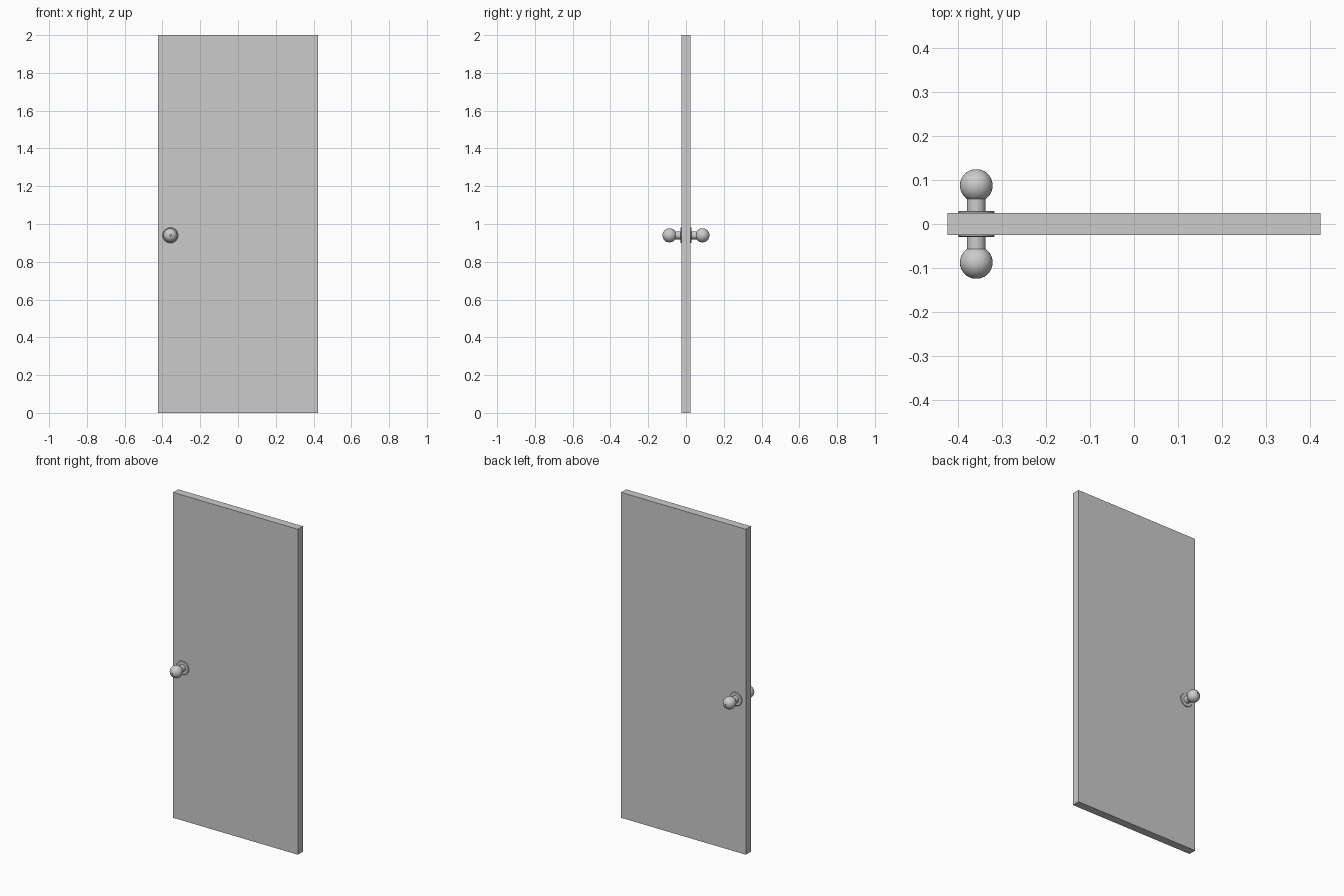
import bpy, bmesh, math
from mathutils import Vector, Matrix

if "Cube" in bpy.data.objects:
    bpy.data.objects.remove(bpy.data.objects["Cube"])

HALF = 0.0245               # half the door thickness
KNOB = (-0.358, 0, 0.94)    # knob axis position


def finish(name, bm):
    bmesh.ops.recalc_face_normals(bm, faces=bm.faces)
    me = bpy.data.meshes.new(name)
    bm.to_mesh(me)
    bm.free()
    ob = bpy.data.objects.new(name, me)
    bpy.context.collection.objects.link(ob)
    return ob


def lathe(name, profile, side, steps=32):
    """Spin (radius, distance from door centre) points around the knob axis."""
    bm = bmesh.new()
    verts = [bm.verts.new((r, side * d, 0)) for r, d in profile]
    edges = [bm.edges.new(p) for p in zip(verts, verts[1:])]
    bmesh.ops.spin(bm, geom=verts + edges, cent=(0, 0, 0), axis=(0, 1, 0),
                   angle=math.tau, steps=steps)
    bmesh.ops.remove_doubles(bm, verts=bm.verts, dist=1e-5)
    ob = finish(name, bm)
    ob.location = KNOB
    bpy.ops.object.select_all(action='DESELECT')
    ob.select_set(True)
    bpy.context.view_layer.objects.active = ob
    bpy.ops.object.shade_smooth_by_angle(angle=math.radians(35))


# Door slab
bm = bmesh.new()
bmesh.ops.create_cube(bm, size=1, matrix=Matrix.Translation((0, 0, 1))
                      @ Matrix.Diagonal((0.847, 2 * HALF, 2, 1)))
finish("door_panel", bm)

# Rosette, neck and ball knob on each face
R, C = 0.0372, 0.0873
a0, a1 = math.asin(0.021 / R), math.pi - 0.15
ball = [(R * math.sin(a), C - R * math.cos(a))
        for a in [a0 + (a1 - a0) * i / 14 for i in range(15)]]
for label, side in (("front", -1), ("back", 1)):
    lathe(label + "_rosette", [(0, HALF - 0.001), (0.0415, HALF - 0.001),
                               (0.0415, 0.0275), (0.039, 0.0295), (0, 0.0295)], side)
    # neck runs into the ball; small dimple at the tip
    lathe(label + "_knob", [(0, 0.028), (0.021, 0.028)] + ball + [(0.004, 0.1225), (0, 0.1225)], side)
